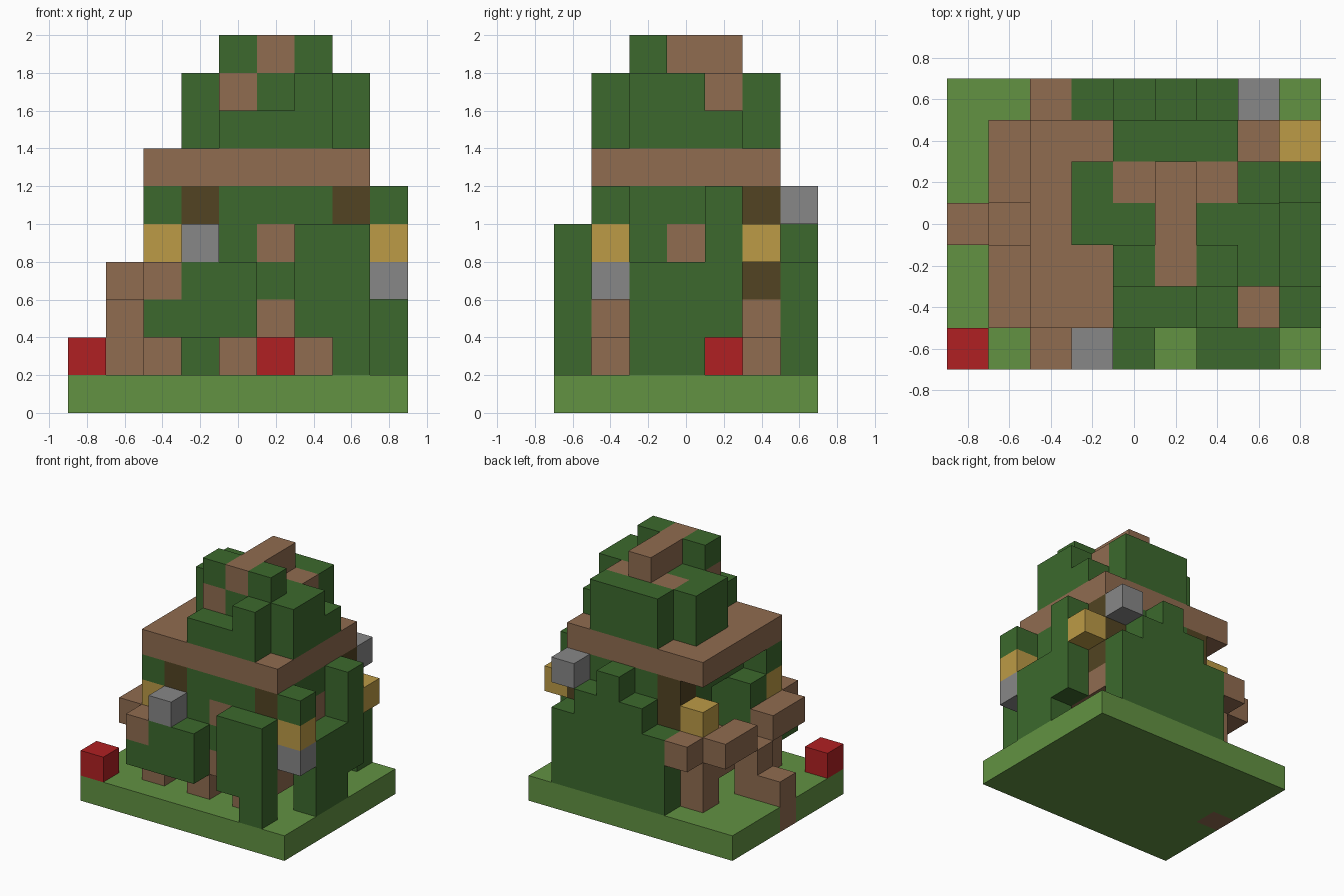
import bpy
import bmesh

cube = bpy.data.objects.get("Cube")
if cube:
    bpy.data.objects.remove(cube, do_unlink=True)

UNIT = 0.2  # edge of one block


def material(name, hex_colour):
    def linear(c):
        c /= 255
        return c / 12.92 if c <= 0.04045 else ((c + 0.055) / 1.055) ** 2.4
    colour = [linear(c) for c in bytes.fromhex(hex_colour)] + [1.0]
    mat = bpy.data.materials.new(name)
    mat.use_nodes = True
    mat.diffuse_color = colour
    mat.node_tree.nodes["Principled BSDF"].inputs["Base Color"].default_value = colour
    return mat


grass = material("grass green", "629242")
leaf = material("leaf green", "3c692d")
wood = material("plank brown", "906c50")
bark = material("dark bark", "524422")
red = material("red", "b02022")
stone = material("grey stone", "878787")
gold = material("straw yellow", "bc9b46")


def blocks(name, mat, *boxes):
    """One object made of boxes; each box is a text 'x y z', inclusive block ranges."""
    bm = bmesh.new()
    for box in boxes:
        spans = [(int(s[0]), int(s[-1]) + 1) for s in box.split()]
        verts = bmesh.ops.create_cube(bm, size=1)["verts"]
        for v in verts:
            for axis, (low, high) in enumerate(spans):
                v.co[axis] = high if v.co[axis] > 0 else low
    for v in bm.verts:
        v.co = ((v.co.x - 4.5) * UNIT, (v.co.y - 3.5) * UNIT, v.co.z * UNIT)
    bmesh.ops.recalc_face_normals(bm, faces=bm.faces)
    mesh = bpy.data.meshes.new(name)
    bm.to_mesh(mesh)
    bm.free()
    mesh.materials.append(mat)
    obj = bpy.data.objects.new(name, mesh)
    bpy.context.scene.collection.objects.link(obj)
    return obj


# Ground slab, with the foot of the steps let into its right edge
blocks("ground", grass, "1-8 0-6 0", "0 0-2 0", "0 4-6 0")
blocks("lower_step", wood, "0 3 0-1")
blocks("upper_step", wood, "1 3 1-2")

# Stilts and floor
for row, side in ((1, "front"), (5, "back")):
    for col in (2, 4, 6):
        blocks(f"{side}_stilt", wood, f"{col} {row} 1")
blocks("floor", wood, "2-7 1-5 2")

# Walls with corner posts, window panels and a doorway facing the steps
for col in (3, 7):
    for row in (1, 5):
        blocks("corner_post", bark, f"{col} {row} 3-5")
for row, side in ((1, "front"), (5, "back")):
    blocks(f"{side}_wall", leaf, f"4 {row} 3-5", f"5 {row} 3", f"5 {row} 5", f"6 {row} 3-5")
    blocks(f"{side}_window", wood, f"5 {row} 4")
blocks("left_wall", leaf, "7 2 3-5", "7 3 3", "7 3 5", "7 4 3-5")
blocks("left_window", wood, "7 3 4")
blocks("right_wall", leaf, "3 2 3-5", "3 3 5", "3 4 3-5")

# Porch rails and lamps
for end, rail, lamp in ((0, "1-2", 1), (6, "4-5", 5)):
    blocks("porch_side_rail", wood, f"2 {end} 3")
    blocks("porch_front_rail", wood, f"1 {rail} 3")
    blocks("porch_corner", wood, f"2 {lamp} 3")
    blocks("porch_lamp", gold, f"2 {lamp} 4")
blocks("porch_leaves", leaf, "2 1 5", "2 2 3-4")

# Roof slab
blocks("roof", wood, "2-7 1-5 6")

# Leafy mound on the roof
blocks("mound_front", leaf, "4-5 1 7", "6 1 7-8")
blocks("mound_core", leaf, "4-6 2-4 7", "5-6 2 8", "4-6 3 8", "5 4 8")
blocks("mound_right", leaf, "3 3-4 7-8")
blocks("mound_left", leaf, "7 2-3 7-8", "7 4 7")
blocks("mound_back", leaf, "4-6 5 7-8")
blocks("mound_top_leaves", leaf, "4 2 9", "6 2 9")
blocks("mound_branches", wood, "4 2 8", "4 4 8", "6 4 8")
blocks("top_log", wood, "5 2-4 9")

# Hanging leaves at the front
blocks("front_right_bush", leaf, "2-4 0 2", "3-4 0 3")
blocks("front_stone", stone, "3 0 4")
blocks("front_left_bush", leaf, "6 0 2-4", "7 0 1-4")

# Leaves and lamps on the left side
blocks("left_bush", leaf, "8 2-3 1-3", "8 4 2-5")
blocks("left_hanging_leaf", leaf, "8 1 5")
blocks("left_front_lamp", gold, "8 1 4")
blocks("left_front_stone", stone, "8 1 3")
blocks("left_back_lamp", gold, "8 5 4")

# Stepped hedge at the back
for col, top in zip(range(3, 8), (3, 4, 5, 4, 3)):
    blocks("back_hedge", leaf, f"{col} 6 1-{top}")
blocks("back_stone", stone, "7 6 5")

# Red blocks on the ground
blocks("corner_red_block", red, "0 0 1")
blocks("hidden_red_block", red, "5 4 1")
